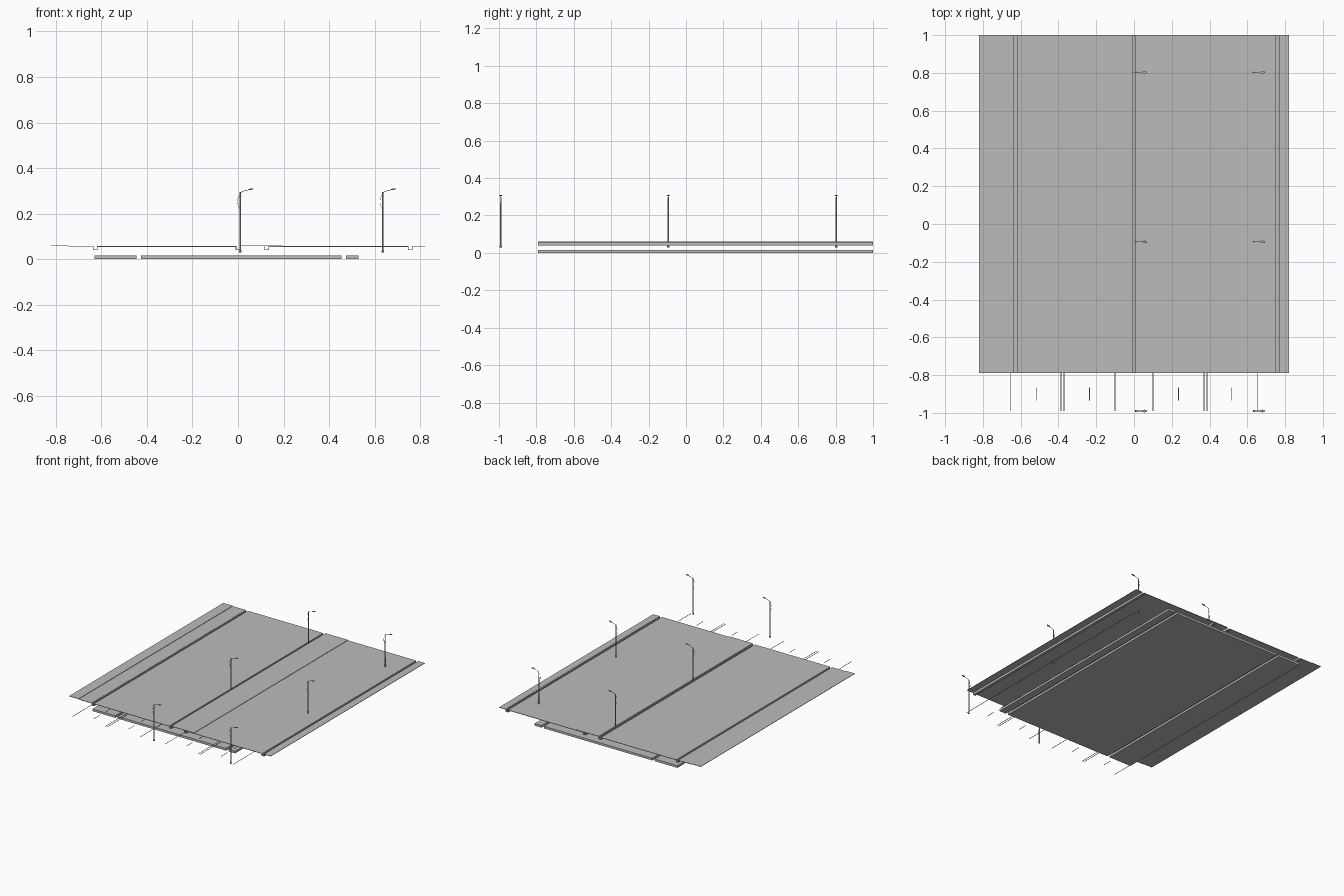
import bpy, bmesh, math
from mathutils import Matrix

if "Cube" in bpy.data.objects:
    bpy.data.objects.remove(bpy.data.objects["Cube"])


def material(name, value):
    m = bpy.data.materials.new(name)
    m.diffuse_color = (value, value, value, 1)
    m.use_nodes = True
    m.node_tree.nodes["Principled BSDF"].inputs["Base Color"].default_value = m.diffuse_color
    return m


GREY = material("concrete grey", 0.5)


def finish(name, bm):
    bmesh.ops.recalc_face_normals(bm, faces=bm.faces)
    mesh = bpy.data.meshes.new(name)
    bm.to_mesh(mesh)
    bm.free()
    mesh.materials.append(GREY)
    ob = bpy.data.objects.new(name, mesh)
    bpy.context.collection.objects.link(ob)
    return ob


def extrude_profile(name, points, y0, y1):
    """Extrude a closed x/z profile along y."""
    bm = bmesh.new()
    face = bm.faces.new([bm.verts.new((x, y0, z)) for x, z in points])
    ext = bmesh.ops.extrude_face_region(bm, geom=[face])
    verts = [g for g in ext["geom"] if isinstance(g, bmesh.types.BMVert)]
    bmesh.ops.translate(bm, verts=verts, vec=(0, y1 - y0, 0))
    return finish(name, bm)


def slab(name, x0, x1, z0, z1, y0=-0.79, y1=1.0):
    return extrude_profile(name, [(x0, z0), (x1, z0), (x1, z1), (x0, z1)], y0, y1)


# Foundation slabs with narrow gaps between them
for i, (x0, x1) in enumerate([(-0.63, -0.445), (-0.425, 0.455), (0.475, 0.53)]):
    slab(f"foundation_slab_{i}", x0, x1, 0.0, 0.016)

# Road surfaces and raised footways
slab("left_road", -0.617, -0.01, 0.054, 0.057)
slab("right_road", 0.136, 0.746, 0.054, 0.057)
slab("median_plate", 0.01, 0.195, 0.058, 0.061)
slab("left_footway", -0.745, -0.637, 0.055, 0.058)
slab("left_verge", -0.82, -0.743, 0.058, 0.061)
slab("right_footway", 0.767, 0.82, 0.055, 0.058)

# Open channels along the road edges
for i, x in enumerate([-0.627, 0.0, 0.126, 0.756]):
    h, t, low, top = 0.010, 0.003, 0.040, 0.057
    extrude_profile(f"gutter_{i}", [
        (x - h, low), (x + h, low), (x + h, top), (x + h - t, top),
        (x + h - t, low + t), (x - h + t, low + t), (x - h + t, top), (x - h, top)],
        -0.79, 1.0)

# Lane lines on the lower road level
for side in (-1, 1):
    for x in (0.10, 0.370, 0.386, 0.655):
        slab("lane_line", side * x - 0.002, side * x + 0.002, 0.029, 0.030, -0.99, 0.80)
    for x in (0.235, 0.517):
        for k in range(12):
            y = -0.935 + 0.145 * k
            slab("lane_dash", side * x - 0.002, side * x + 0.002, 0.029, 0.030, y, y + 0.07)


def tube(name, points, radius):
    curve = bpy.data.curves.new(name, "CURVE")
    curve.dimensions = "3D"
    curve.bevel_depth = radius
    curve.bevel_resolution = 1
    curve.use_fill_caps = True
    spline = curve.splines.new("POLY")
    spline.points.add(len(points) - 1)
    for p, co in zip(spline.points, points):
        p.co = (*co, 1)
    curve.materials.append(GREY)
    ob = bpy.data.objects.new(name, curve)
    bpy.context.collection.objects.link(ob)


def lamp(x, y):
    # Pole with a short base collar
    bm = bmesh.new()
    for r0, r1, z0, z1 in ((0.0042, 0.003, 0.03, 0.295), (0.006, 0.006, 0.03, 0.038)):
        bmesh.ops.create_cone(bm, cap_ends=True, segments=10, radius1=r0, radius2=r1,
                              depth=z1 - z0,
                              matrix=Matrix.Translation((x, y, (z0 + z1) / 2)))
    finish("lamp_pole", bm)
    # Arm and bowed brace
    tube("lamp_arm", [(x, y, 0.292), (x + 0.015, y, 0.299), (x + 0.03, y, 0.303),
                      (x + 0.045, y, 0.306)], 0.0014)
    tube("lamp_brace", [(x - 0.012 * math.sin(math.pi * k / 8), y, 0.215 + 0.075 * k / 8)
                        for k in range(9)], 0.0008)
    # Flattened lamp head
    bm = bmesh.new()
    bmesh.ops.create_uvsphere(bm, u_segments=12, v_segments=8, radius=1.0,
                              matrix=Matrix.Translation((x + 0.046, y, 0.307))
                              @ Matrix.Rotation(-0.2, 4, "Y")
                              @ Matrix.Diagonal((0.013, 0.007, 0.003, 1)))
    finish("lamp_head", bm)


# Two rows of street lamps
for lx in (0.01, 0.635):
    for ly in (-0.99, -0.095, 0.803):
        lamp(lx, ly)
